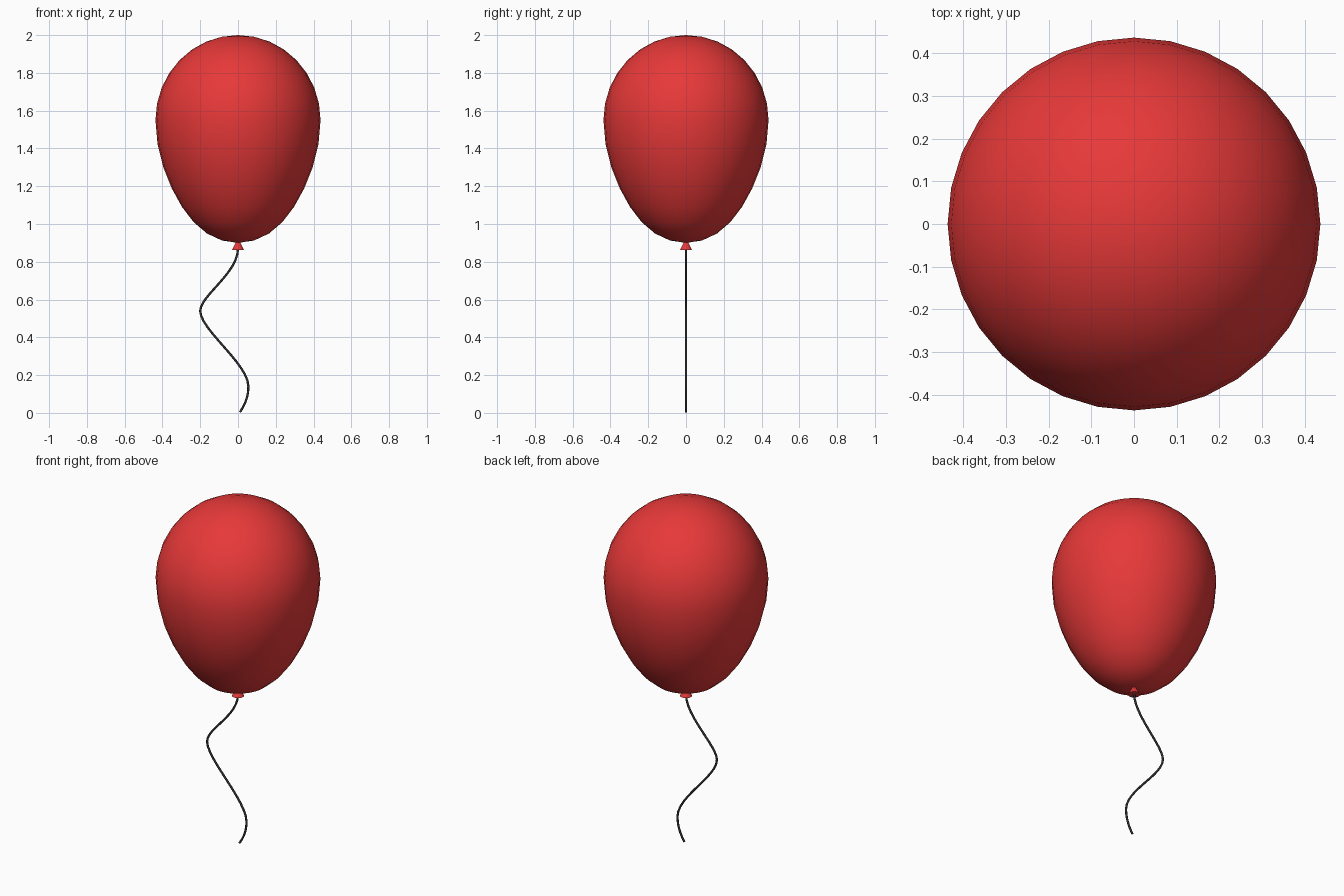
import bpy, bmesh, math
from mathutils import Vector

if "Cube" in bpy.data.objects:
    bpy.data.objects.remove(bpy.data.objects["Cube"])


def material(name, color):
    m = bpy.data.materials.new(name)
    m.diffuse_color = (*color, 1)
    m.use_nodes = True
    m.node_tree.nodes["Principled BSDF"].inputs["Base Color"].default_value = m.diffuse_color
    return m


def lathe(name, profile, sides, mat):
    """Revolve (radius, z) points about z; radius 0 makes a pole."""
    bm = bmesh.new()
    verts = [bm.verts.new((r, 0, z)) for r, z in profile]
    edges = [bm.edges.new(p) for p in zip(verts, verts[1:])]
    bmesh.ops.spin(bm, geom=verts + edges, cent=(0, 0, 0), axis=(0, 0, 1),
                   angle=math.tau, steps=sides, use_duplicate=False)
    bmesh.ops.remove_doubles(bm, verts=bm.verts, dist=1e-4)
    bmesh.ops.recalc_face_normals(bm, faces=bm.faces)
    me = bpy.data.meshes.new(name)
    bm.to_mesh(me)
    bm.free()
    ob = bpy.data.objects.new(name, me)
    bpy.context.collection.objects.link(ob)
    me.materials.append(mat)
    bpy.context.view_layer.objects.active = ob
    ob.select_set(True)
    bpy.ops.object.shade_smooth_by_angle(angle=math.radians(40))
    ob.select_set(False)
    return ob


red = material("red_rubber", (0.80, 0.04, 0.04))
dark = material("dark_string", (0.03, 0.03, 0.03))

# Balloon: round dome above the widest ring, tapering egg below
R, MID = 0.437, 1.55
profile = []
for i in range(17):
    t = math.pi * i / 16
    c, s = math.cos(t), math.sin(t)
    if c >= 0:
        profile.append((R * s, MID + 0.45 * c))
    else:
        taper = 1 - 0.16 * (c * s) ** 2
        profile.append((R * s * taper, MID + 0.65 * c))
lathe("balloon", profile, 32, red)

# Knot: small flared cone under the balloon
lathe("knot", [(0, 0.91), (0.01, 0.905), (0.032, 0.862), (0, 0.862)], 16, red)

# String: wavy curve in the xz plane (point, left handle, right handle)
path = [((0, 0.87), (0, 0.92), (0, 0.74)),
        ((-0.2, 0.54), (-0.2, 0.62), (-0.2, 0.44)),
        ((0.055, 0.14), (0.055, 0.26), (0.055, 0.085)),
        ((0.01, 0.004), (0.035, 0.04), (0, -0.01))]
cu = bpy.data.curves.new("string", "CURVE")
cu.dimensions = "3D"
cu.bevel_depth = 0.006
cu.bevel_resolution = 2
cu.resolution_u = 12
cu.use_fill_caps = True
sp = cu.splines.new("BEZIER")
sp.bezier_points.add(len(path) - 1)
for bp, (co, left, right) in zip(sp.bezier_points, path):
    bp.handle_left_type = bp.handle_right_type = "FREE"
    bp.co = Vector((co[0], 0, co[1]))
    bp.handle_left = Vector((left[0], 0, left[1]))
    bp.handle_right = Vector((right[0], 0, right[1]))
cu.materials.append(dark)
bpy.context.collection.objects.link(bpy.data.objects.new("string", cu))
